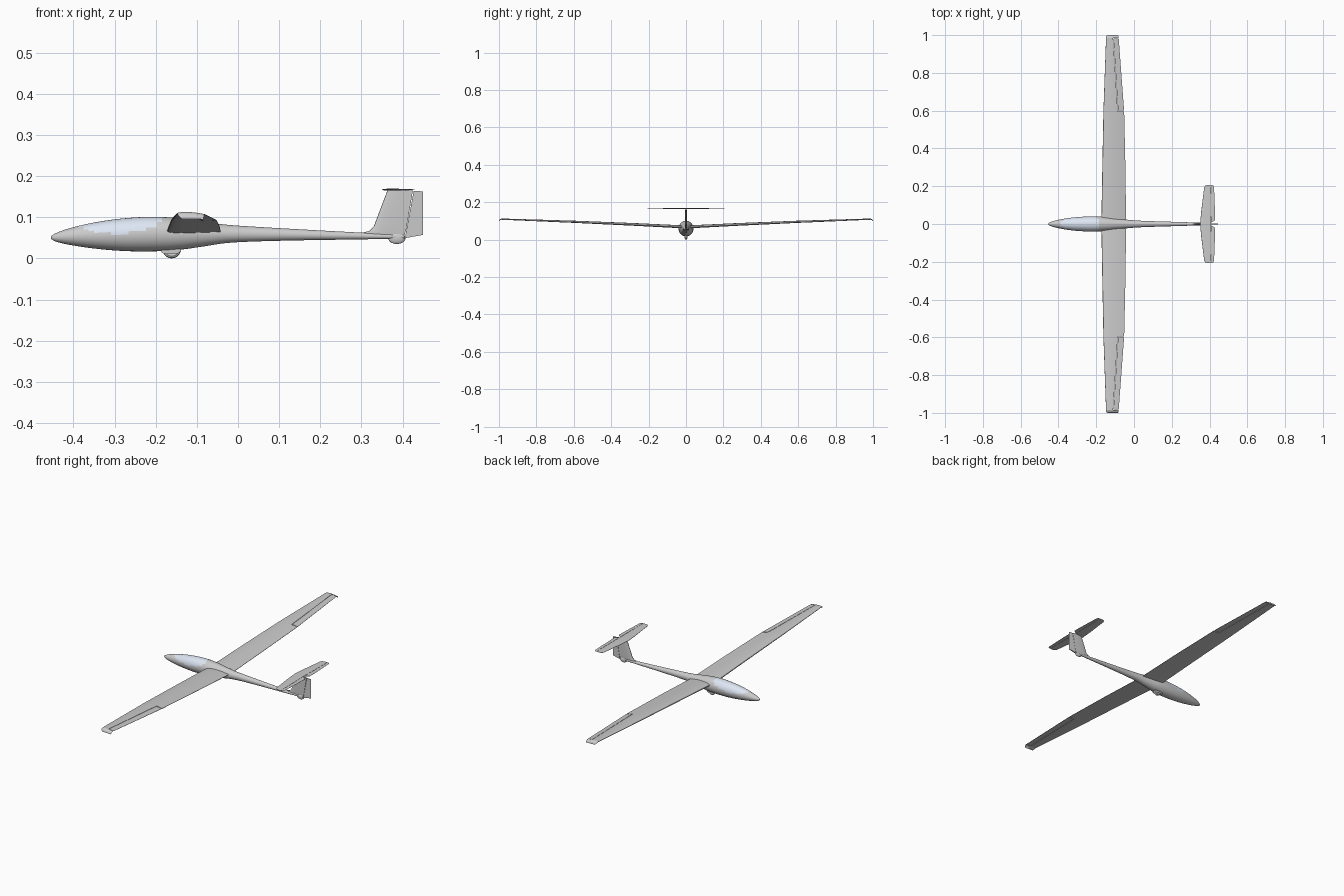
import bpy, bmesh, math
from mathutils import Vector as V

if "Cube" in bpy.data.objects:
    bpy.data.objects.remove(bpy.data.objects["Cube"])


def finish(name, bm, mirror=False, angle=35):
    bmesh.ops.recalc_face_normals(bm, faces=bm.faces)
    me = bpy.data.meshes.new(name)
    bm.to_mesh(me)
    bm.free()
    ob = bpy.data.objects.new(name, me)
    bpy.context.collection.objects.link(ob)
    bpy.ops.object.select_all(action='DESELECT')
    ob.select_set(True)
    bpy.context.view_layer.objects.active = ob
    bpy.ops.object.shade_smooth_by_angle(angle=math.radians(angle))
    if mirror:
        m = ob.modifiers.new("mirror", 'MIRROR')
        m.use_axis = (False, True, False)
        m.use_mirror_merge = False
    return ob


def loft(rings):
    bm = bmesh.new()
    vs = [[bm.verts.new(p) for p in r] for r in rings]
    n = len(vs[0])
    for a, b in zip(vs, vs[1:]):
        for i in range(n):
            j = (i + 1) % n
            bm.faces.new((a[i], a[j], b[j], b[i]))
    bm.faces.new(vs[0])
    bm.faces.new(vs[-1])
    return bm


def foil(le, te, t, up, f0=0.0, f1=1.0, camber=0.0, n=10):
    # aerofoil slice between chord fractions f0 and f1
    le, te, up = V(le), V(te), V(up)
    c = (te - le).length
    top, bot = [], []
    for i in range(n + 1):
        s = i / n
        f = f0 + (f1 - f0) * (s * s if f0 == 0 else s)
        h = 5 * t * (.2969 * math.sqrt(f) - .126 * f - .3516 * f**2 + .2843 * f**3 - .1015 * f**4) + .006
        if f == 0:
            h = .002
        m = 4 * camber * f * (1 - f)
        p = le.lerp(te, f)
        top.append(p + up * c * (m + h))
        bot.append(p + up * c * (m - h))
    return top + bot[::-1]


def spline(keys, steps=5):
    # smooth interpolation of the fuselage stations
    out = []
    for i in range(len(keys) - 1):
        a, b = keys[max(i - 1, 0)], keys[i]
        c, d = keys[i + 1], keys[min(i + 2, len(keys) - 1)]
        for k in range(steps):
            t = k / steps
            out.append([.5 * (2*q + (r-p)*t + (2*p-5*q+4*r-s)*t*t + (3*q-p-3*r+s)*t**3)
                        for p, q, r, s in zip(a, b, c, d)])
    out.append(list(keys[-1]))
    return out


# fuselage stations: x, bottom z, top z, half width
keys = [(-.455, .048, .053, .002), (-.443, .041, .061, .010), (-.41, .033, .073, .020),
        (-.35, .024, .087, .031), (-.28, .018, .097, .038), (-.21, .017, .101, .040),
        (-.15, .020, .098, .037), (-.09, .028, .090, .029), (-.03, .037, .082, .022),
        (.04, .041, .077, .017), (.16, .044, .070, .013), (.29, .046, .063, .009),
        (.405, .048, .057, .005)]
rings = []
for x, b, t, w in spline(keys):
    rings.append([(x, w * math.cos(a), (b + t) / 2 + (t - b) / 2 * math.sin(a))
                  for a in [2 * math.pi * i / 32 for i in range(32)]])
fus = finish("fuselage", loft(rings), angle=50)

# canopy glazing painted on the upper nose
body = bpy.data.materials.new("body_grey")
body.diffuse_color = (.8, .8, .8, 1)
body.use_nodes = True
body.node_tree.nodes["Principled BSDF"].inputs["Base Color"].default_value = body.diffuse_color
glass = bpy.data.materials.new("canopy_tint")
glass.diffuse_color = (.72, .79, .9, 1)
glass.use_nodes = True
glass.node_tree.nodes["Principled BSDF"].inputs["Base Color"].default_value = glass.diffuse_color
fus.data.materials.append(body)
fus.data.materials.append(glass)
for p in fus.data.polygons:
    u = (p.center.x + .295) / .108
    if abs(u) < 1 and p.center.z > .097 - .037 * math.sqrt(1 - u * u):
        p.material_index = 1

# wing stations: y, leading x, trailing x, z, thickness, hinge fraction
UP = (0, 0, 1)
R = (0, -.173, -.042, .066, .11)
stations = [R, (.28, -.168, -.045, .080, .105), (.595, -.162, -.052, .094, .095),
            (.985, -.148, -.081, .109, .085)]


def wing_ring(s, f0=0.0, f1=1.0):
    y, l, t, z, th = s
    return foil((l, y, z), (t, y, z - .002), th, UP, f0, f1, .02)


finish("wing_inner", loft([wing_ring(s) for s in stations[:3]]), True)
finish("wing_outer", loft([wing_ring(stations[2], 0, .69), wing_ring(stations[3], 0, .56)]), True)
ail = (.6, -.162, -.0525, .0943, .095)
end = (.983, -.148, -.081, .109, .085)
finish("aileron", loft([wing_ring(ail, .71, 1), wing_ring(end, .585, 1)]), True)

# drooped wing tip
tip = [stations[3], (.993, -.147, -.082, .107, .08), (.998, -.144, -.083, .103, .06),
       (1.0, -.138, -.084, .097, .04)]
finish("wing_tip", loft([wing_ring(s) for s in tip]), True)

# fin with curved root fillet, and rudder
SIDE = (0, 1, 0)
fin = [(.050, .290, .403, .05), (.062, .300, .406, .07), (.067, .320, .408, .09),
       (.078, .330, .410, .11), (.165, .363, .425, .11)]
finish("fin", loft([foil((l, 0, z), (l + (h - l) / .7, 0, z), t * .7, SIDE, 0, .7)
                    for z, l, h, t in fin]))
finish("rudder", loft([foil((.307, 0, .032), (.45, 0, .057), .065, SIDE, .69, 1),
                       foil((.37, 0, .164), (.45, 0, .163), .08, SIDE, .71, 1)]))

# tailplane and elevators
ZT = .167
tail = [(0, .350, .429), (.06, .355, .429), (.19, .371, .424), (.202, .376, .421), (.206, .385, .415)]
finish("tailplane", loft([foil((l, y, ZT), (t, y, ZT), .05, UP, 0, .7) for y, l, t in tail]), True)
finish("elevator", loft([foil((.350, -.03, ZT), (.429, .02, ZT), .05, UP, .72, 1)] +
                        [foil((l, y, ZT), (t, y, ZT), .05, UP, .72, 1) for y, l, t in tail[1:]]), True)

# tail skid
bm = bmesh.new()
bmesh.ops.create_uvsphere(bm, u_segments=20, v_segments=12, radius=1)
bmesh.ops.scale(bm, vec=(.021, .006, .014), verts=bm.verts)
bmesh.ops.translate(bm, vec=(.386, 0, .049), verts=bm.verts)
finish("tail_skid", bm)

# main wheel, turned from a tyre profile
prof = [(-.006, .012), (-.007, .017), (-.005, .021), (0, .0225), (.005, .021), (.007, .017), (.006, .012)]
finish("main_wheel", loft([[(-.161 + r * math.cos(2 * math.pi * i / 28), y,
                             .0225 + r * math.sin(2 * math.pi * i / 28)) for i in range(28)]
                           for y, r in prof]))

# wheel bay doors
door = [(-.186, .024), (-.186, .014), (-.178, .011), (-.146, .012), (-.138, .018), (-.138, .026)]
finish("wheel_door", loft([[(x, y, z) for x, z in door] for y in (.010, .012)]), True)
